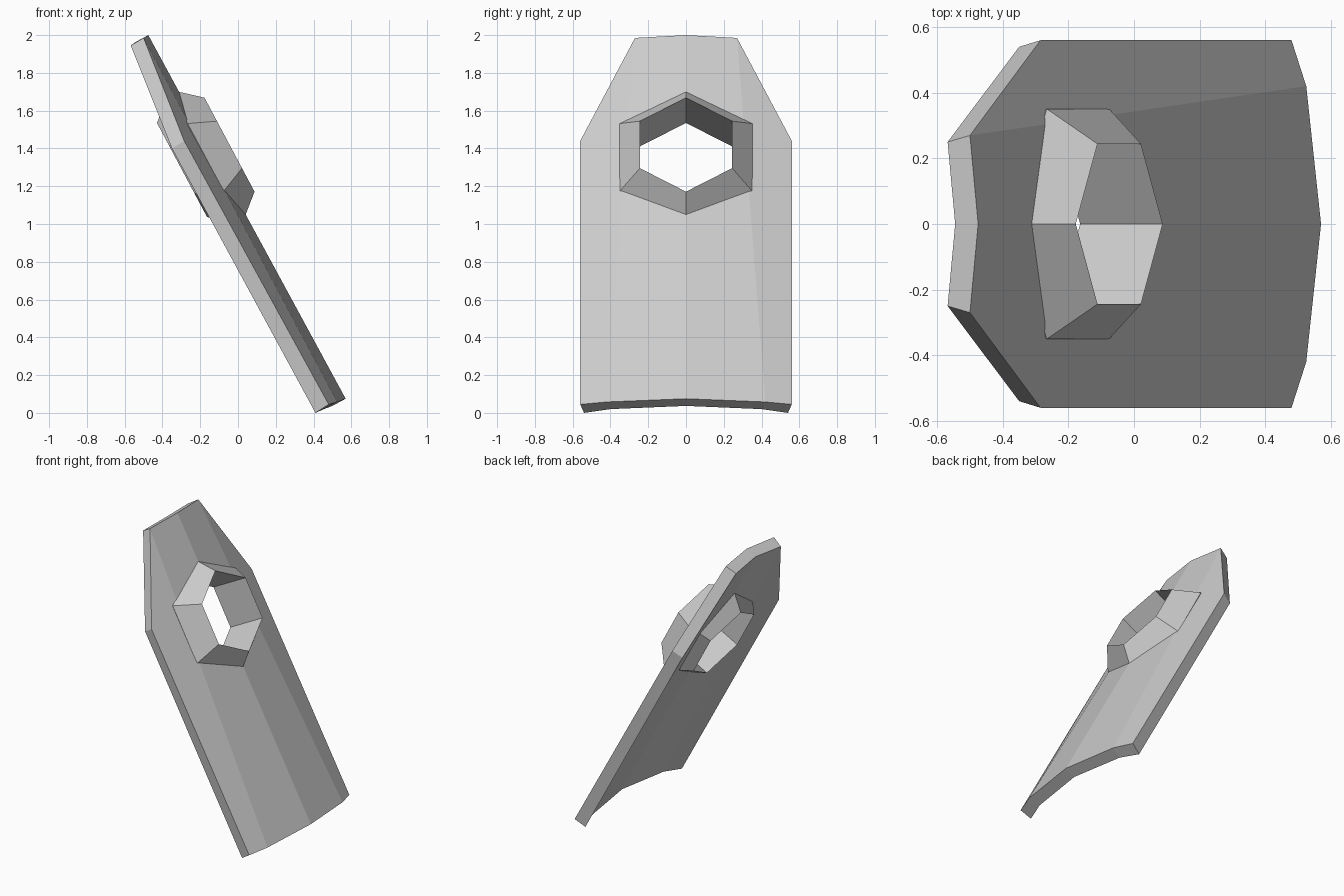
import bpy, bmesh, math
from mathutils import Vector

if "Cube" in bpy.data.objects:
    bpy.data.objects.remove(bpy.data.objects["Cube"])


def make_object(name, bm):
    bmesh.ops.remove_doubles(bm, verts=bm.verts[:], dist=1e-5)
    bmesh.ops.recalc_face_normals(bm, faces=bm.faces[:])
    mesh = bpy.data.meshes.new(name)
    bm.to_mesh(mesh)
    bm.free()
    ob = bpy.data.objects.new(name, mesh)
    bpy.context.collection.objects.link(ob)
    return ob


# Blade: half outline (bottom centre round to top centre), front and back skins
front = [(.57, 0, .075), (.525, .42, .058), (.48, .56, .045),
         (-.285, .56, 1.44), (-.50, .27, 1.985), (-.475, 0, 2.0)]
back = [(.50, 0, .037), (.455, .40, .02), (.41, .54, 0),
        (-.35, .54, 1.40), (-.568, .25, 1.945), (-.545, 0, 1.962)]
bm = bmesh.new()
for side in (1, -1):
    f, b = [[bm.verts.new((x, y * side, z)) for x, y, z in ring]
            for ring in (front, back)]
    for skin in (f, b):
        bm.faces.new([skin[i] for i in (0, 1, 4, 5)])
        bm.faces.new(skin[1:5])
    for i in range(5):
        bm.faces.new((f[i], f[i + 1], b[i + 1], b[i]))
blade = make_object("blade", bm)

# Socket axis is square to the tilted blade
axis = Vector((.883, 0, .47)).normalized()
up = Vector((-axis.z, 0, axis.x))
side_dir = Vector((0, 1, 0))
rim_centre = Vector((-.045, 0, 1.42))
DEPTH, HOLE, OUTER = .285, .282, .405


def hex_ring(bm, radius, depth):
    c = rim_centre - axis * depth
    return [bm.verts.new(c + radius * (up * math.cos(a) + side_dir * math.sin(a)))
            for a in (i * math.pi / 3 for i in range(6))]


def bridge(bm, r1, r2):
    for i in range(6):
        j = (i + 1) % 6
        bm.faces.new((r1[i], r1[j], r2[j], r2[i]))


# Handle hole cut through the blade
bm = bmesh.new()
r1, r2 = hex_ring(bm, HOLE + .01, -.1), hex_ring(bm, HOLE + .01, DEPTH + .1)
bridge(bm, r1, r2)
bm.faces.new(r1)
bm.faces.new(r2)
cutter = make_object("hole_cutter", bm)
cutter.hide_render = True
mod = blade.modifiers.new("handle_hole", 'BOOLEAN')
mod.operation = 'DIFFERENCE'
mod.solver = 'EXACT'
mod.object = cutter
bpy.context.view_layer.objects.active = blade
bpy.ops.object.modifier_apply(modifier=mod.name)
bpy.data.objects.remove(cutter)

# Socket collar: hexagonal ring, sharp at both rims, widest inside the blade
bm = bmesh.new()
rim, mid, rear = (hex_ring(bm, r, d) for r, d in
                  ((HOLE, 0), (OUTER, DEPTH / 2), (HOLE, DEPTH)))
for a, b in ((rim, mid), (mid, rear), (rear, rim)):
    bridge(bm, a, b)
make_object("socket_collar", bm)
